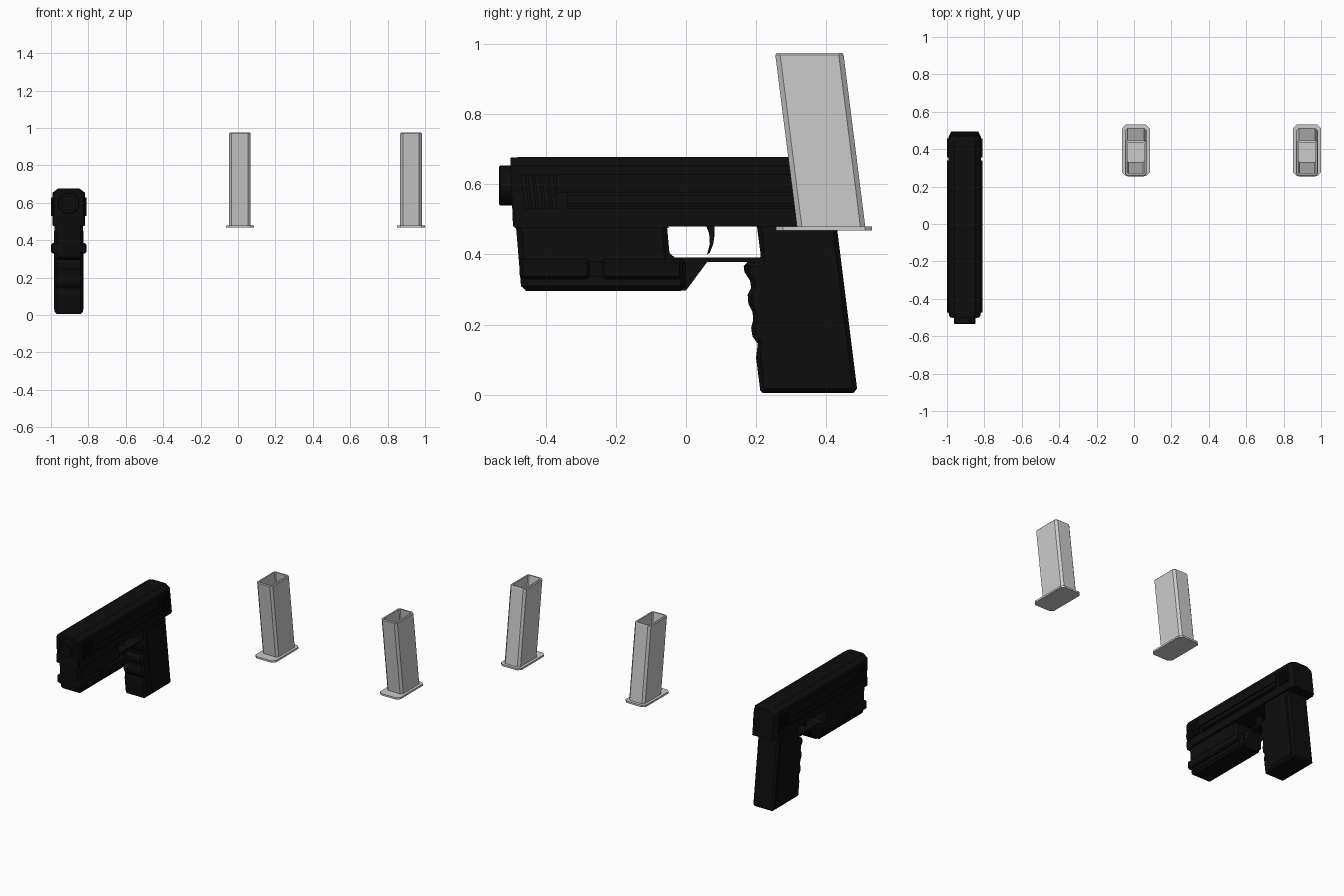
import bpy, bmesh, math

if "Cube" in bpy.data.objects:
    bpy.data.objects.remove(bpy.data.objects["Cube"])

GUN_X = -0.905


def material(name, r, g, b):
    m = bpy.data.materials.new(name)
    m.diffuse_color = (r, g, b, 1)
    m.use_nodes = True
    m.node_tree.nodes["Principled BSDF"].inputs["Base Color"].default_value = m.diffuse_color
    return m


BLACK = material("matte black", 0.004, 0.004, 0.004)
GREY = material("light grey", 0.6, 0.6, 0.6)


def finish(name, bm, mat, bevel=0, x=0):
    bmesh.ops.recalc_face_normals(bm, faces=bm.faces)
    me = bpy.data.meshes.new(name)
    bm.to_mesh(me)
    bm.free()
    me.materials.append(mat)
    ob = bpy.data.objects.new(name, me)
    ob.location.x = x
    bpy.context.collection.objects.link(ob)
    if bevel:
        mod = ob.modifiers.new("bevel", "BEVEL")
        mod.width = bevel
        mod.segments = 1
        mod.limit_method = 'ANGLE'
        mod.angle_limit = math.radians(50)
    return ob


def side_prism(name, profile, half, bevel=0):
    """Extrude a (y, z) side profile across the gun's width."""
    bm = bmesh.new()
    f = bm.faces.new([bm.verts.new((-half, y, z)) for y, z in profile])
    new = bmesh.ops.extrude_face_region(bm, geom=[f])["geom"]
    bmesh.ops.translate(bm, vec=(2 * half, 0, 0),
                        verts=[v for v in new if isinstance(v, bmesh.types.BMVert)])
    return finish(name, bm, BLACK, bevel, GUN_X)


def loft(name, rings, mat, x=0, closed=False):
    """Bridge successive rings; closed joins last to first, else cap both ends."""
    bm = bmesh.new()
    vs = [[bm.verts.new(p) for p in ring] for ring in rings]
    n = len(vs[0])
    pairs = list(zip(vs, vs[1:])) + ([(vs[-1], vs[0])] if closed else [])
    for a, b in pairs:
        for i in range(n):
            bm.faces.new((a[i], a[(i + 1) % n], b[(i + 1) % n], b[i]))
    if not closed:
        bm.faces.new(vs[0])
        bm.faces.new(vs[-1])
    return finish(name, bm, mat, 0, x)


# Slide: chamfered cross-section, tapered at both ends
def slide_ring(y, half, top, lean):
    h, c = half, half - 0.032
    pts = [(-h, 0.48), (h, 0.48), (h, top - 0.024), (c, top), (-c, top), (-h, top - 0.024)]
    return [(px, y + lean * (0.68 - pz), pz) for px, pz in pts]


loft("slide", [slide_ring(-0.502, 0.078, 0.676, 0.04), slide_ring(-0.475, 0.087, 0.678, 0.04),
               slide_ring(0.44, 0.087, 0.678, 0.13), slide_ring(0.468, 0.073, 0.667, 0.13)],
     BLACK, GUN_X)

# Raised side strips with fine grooves between them
for z0, z1, y0 in ((0.53, 0.539, -0.34), (0.544, 0.57, -0.34), (0.576, 0.63, -0.37)):
    side_prism("slide_rail", [(y0, z0), (0.34, z0), (0.34, z1), (y0, z1)], 0.095)

# Gripping ribs at the front and rear of the slide
for start, count, step in ((-0.473, 5, 0.02), (0.355, 4, 0.025)):
    for i in range(count):
        y = start + i * step
        side_prism("slide_rib", [(y + 0.012, 0.53), (y + 0.026, 0.53),
                                 (y + 0.014, 0.63), (y, 0.63)], 0.095)

# Hollow muzzle
def circle(r, y):
    return [(r * math.cos(a * math.pi / 12), y, 0.597 + r * math.sin(a * math.pi / 12))
            for a in range(24)]


loft("muzzle", [circle(0.057, -0.49), circle(0.057, -0.53), circle(0.053, -0.534),
                circle(0.037, -0.534), circle(0.037, -0.49)], BLACK, GUN_X, closed=True)

# Frame and lower front housing
side_prism("frame", [(-0.49, 0.475), (-0.05, 0.475), (-0.05, 0.49), (0.44, 0.49),
                     (0.44, 0.53), (-0.492, 0.53)], 0.085)
side_prism("front_housing", [(-0.487, 0.5), (-0.47, 0.295), (0, 0.295), (0, 0.39),
                             (-0.046, 0.39), (-0.056, 0.5)], 0.077, 0.015)
for y0, y1 in ((-0.474, -0.275), (-0.24, -0.01)):
    side_prism("housing_rail", [(y0, 0.33), (y1, 0.33), (y1, 0.385), (y0 - 0.003, 0.385)],
               0.094, 0.008)
side_prism("housing_rail_core", [(-0.47, 0.335), (-0.02, 0.335), (-0.02, 0.38),
                                 (-0.47, 0.38)], 0.087)

# Trigger guard and curved trigger
side_prism("trigger_guard", [(-0.04, 0.297), (0, 0.297), (0.06, 0.378), (0.23, 0.378),
                             (0.23, 0.391), (-0.046, 0.391)], 0.05)
side_prism("trigger", [(0.05, 0.5), (0.066, 0.46), (0.068, 0.43), (0.06, 0.4),
                       (0.068, 0.405), (0.078, 0.43), (0.082, 0.46), (0.08, 0.5)], 0.022)

# Grip with finger waves
side_prism("grip", [(0.2, 0.5), (0.213, 0.4), (0.21, 0.378), (0.163, 0.378), (0.167, 0.35),
                    (0.183, 0.325), (0.186, 0.305), (0.176, 0.285), (0.178, 0.26),
                    (0.19, 0.235), (0.192, 0.215), (0.186, 0.19), (0.19, 0.165),
                    (0.205, 0.145), (0.2, 0.105), (0.212, 0.012), (0.218, 0.005),
                    (0.49, 0.005), (0.428, 0.5)], 0.076, 0.012)
side_prism("grip_panel", [(0.275, 0.03), (0.465, 0.03), (0.41, 0.45), (0.22, 0.45)], 0.079)


# Magazines: open slanted tube on a flat base plate
def octagon(hx, y0, y1, c, z):
    return [(-hx, y0 + c, z), (-hx + c, y0, z), (hx - c, y0, z), (hx, y0 + c, z),
            (hx, y1 - c, z), (hx - c, y1, z), (-hx + c, y1, z), (-hx, y1 - c, z)]


for x in (0.01, 0.925):
    loft("magazine_tube", [octagon(0.058, 0.317, 0.512, 0.014, 0.478),
                           octagon(0.058, 0.255, 0.45, 0.014, 0.97),
                           octagon(0.054, 0.259, 0.446, 0.012, 0.975),
                           octagon(0.045, 0.268, 0.437, 0.006, 0.975),
                           octagon(0.045, 0.33, 0.499, 0.006, 0.481)], GREY, x)
    loft("magazine_base", [octagon(0.075, 0.257, 0.531, 0.02, 0.468),
                           octagon(0.075, 0.257, 0.531, 0.02, 0.48)], GREY, x)
